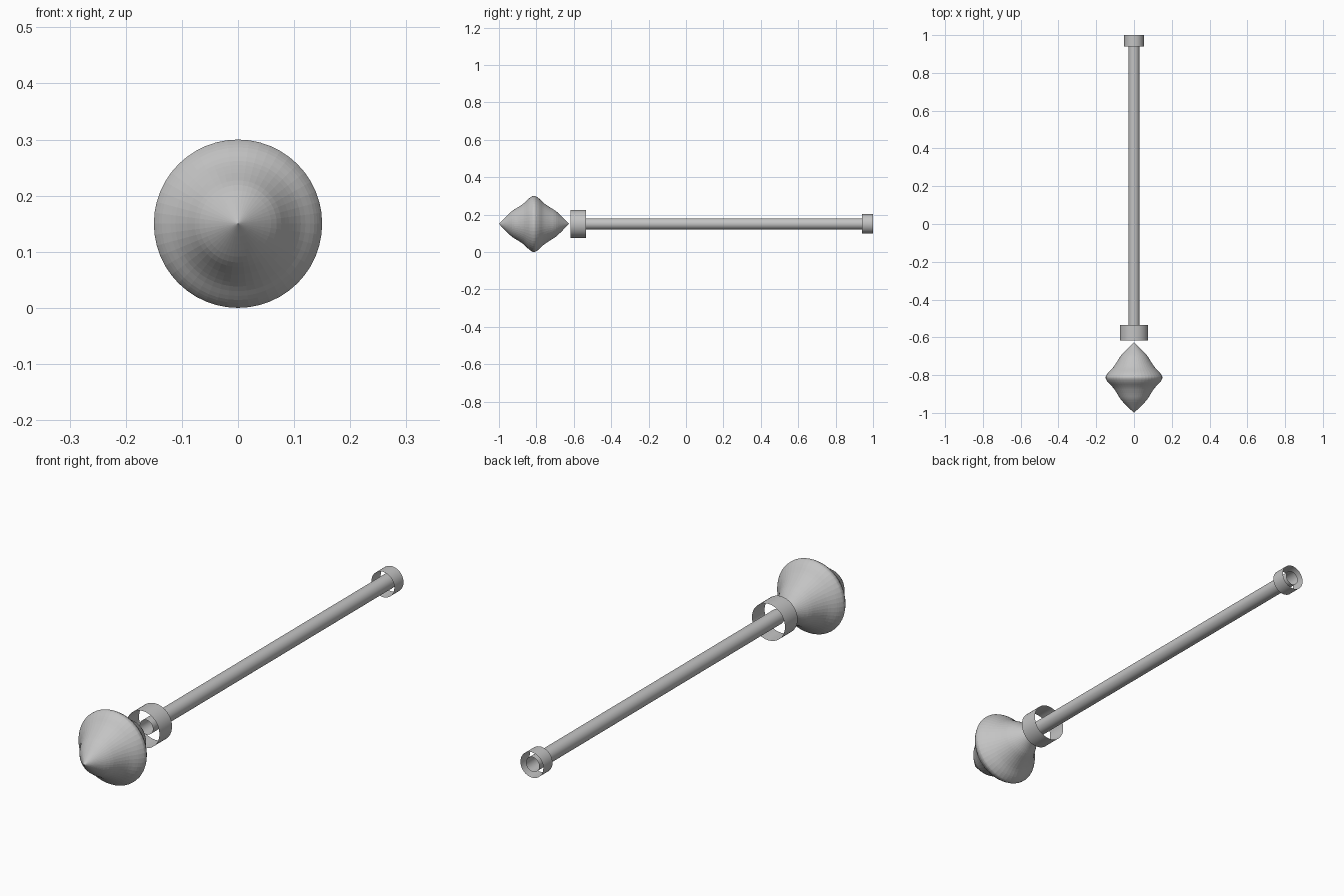
import bpy, bmesh, math

if "Cube" in bpy.data.objects:
    bpy.data.objects.remove(bpy.data.objects["Cube"])

AXIS_Z = 0.15

metal = bpy.data.materials.new("grey metal")
metal.diffuse_color = (0.55, 0.55, 0.55, 1)
metal.use_nodes = True
metal.node_tree.nodes["Principled BSDF"].inputs["Base Color"].default_value = metal.diffuse_color


def lathe(name, profile, sides):
    """Spin (y, radius) points around the rod axis; open ends stay open."""
    bm = bmesh.new()
    rings = []
    for y, r in profile:
        if r < 1e-5:
            rings.append([bm.verts.new((0, y, AXIS_Z))] * sides)
        else:
            rings.append([bm.verts.new((r * math.cos(2 * math.pi * i / sides), y,
                                        AXIS_Z + r * math.sin(2 * math.pi * i / sides)))
                          for i in range(sides)])
    for a, b in zip(rings, rings[1:]):
        for i in range(sides):
            j = (i + 1) % sides
            quad = list(dict.fromkeys((a[i], b[i], b[j], a[j])))
            bm.faces.new(quad)
    bm.normal_update()
    me = bpy.data.meshes.new(name)
    bm.to_mesh(me)
    bm.free()
    me.materials.append(metal)
    ob = bpy.data.objects.new(name, me)
    bpy.context.collection.objects.link(ob)
    return ob


def smooth_profile(pts, steps=3):
    """Catmull-Rom through the points."""
    out = []
    for k in range(len(pts) - 1):
        p = [pts[max(k - 1, 0)], pts[k], pts[k + 1], pts[min(k + 2, len(pts) - 1)]]
        for s in range(steps):
            t = s / steps
            out.append(tuple(0.5 * (2 * b + (c - a) * t + (2 * a - 5 * b + 4 * c - d) * t * t
                                    + (3 * b - a - 3 * c + d) * t ** 3)
                             for a, b, c, d in zip(*p)))
    return out + [pts[-1]]


# Finial: pointed cone, shoulder, flared belly, mirrored front to back
half = [(-1.0, 0), (-0.965, 0.036), (-0.93, 0.069), (-0.895, 0.091),
        (-0.865, 0.112), (-0.84, 0.136), (-0.822, 0.148), (-0.813, 0.15)]
back = [(-1.626 - y, r) for y, r in reversed(half[:-1])]
lathe("finial", smooth_profile(half + back), 48)

# Hollow rod
lathe("rod", [(-0.595, 0.03), (0.995, 0.03)], 32)

# Open collars at both ends of the rod
for name, y0, y1, r in (("front_collar", -0.617, -0.535, 0.075),
                        ("end_collar", 0.94, 1.0, 0.052)):
    lathe(name, [(y0, r), (y1, r)], 40)

# Soft shading on the round walls
for ob in bpy.data.objects:
    if ob.name != "finial":
        for p in ob.data.polygons:
            p.use_smooth = True
